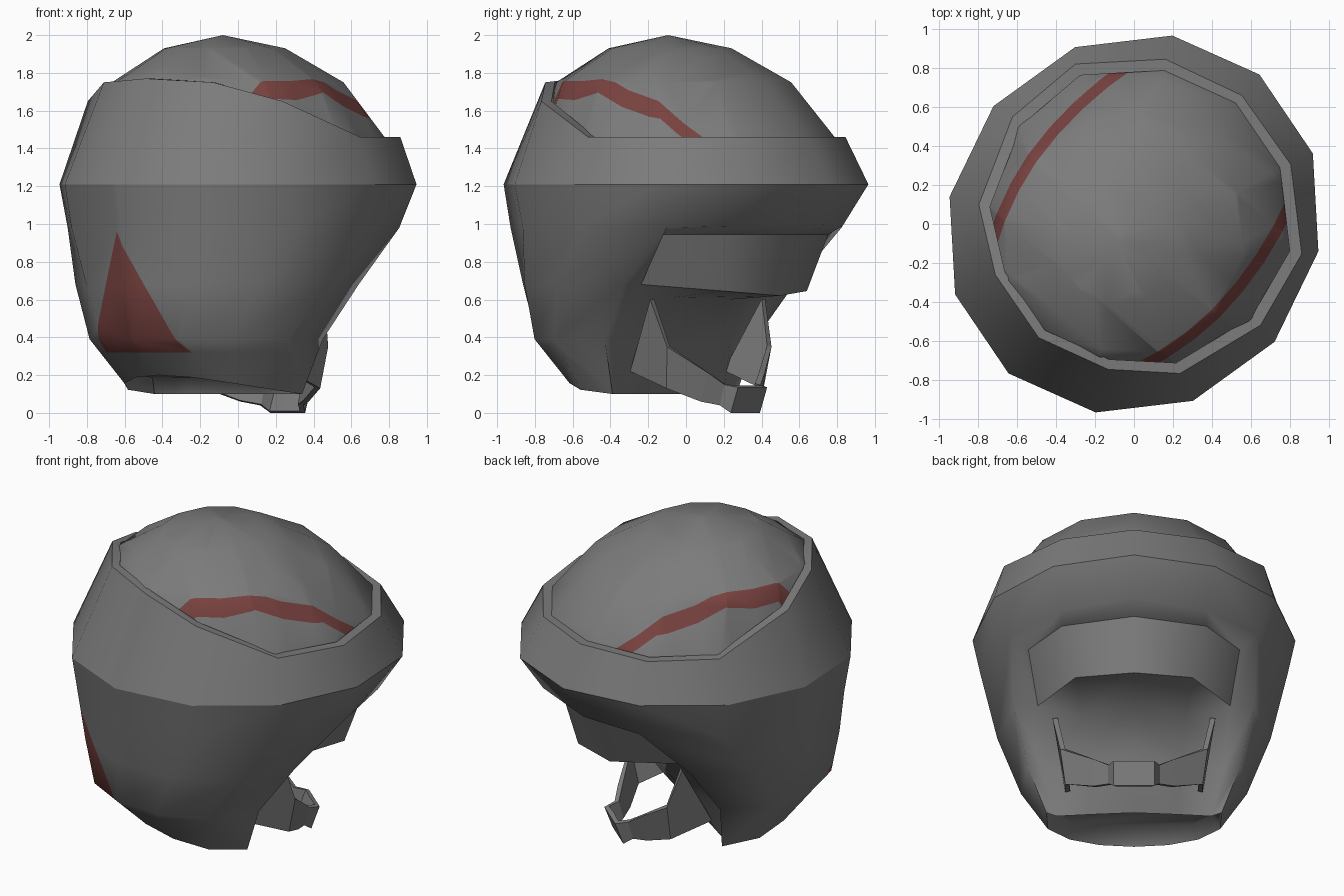
import bpy, bmesh, math
from mathutils import Vector, Matrix

if "Cube" in bpy.data.objects:
    bpy.data.objects.remove(bpy.data.objects["Cube"])

TURN = Matrix.Rotation(math.radians(50), 4, 'Z')   # the helmet looks towards +x +y


def material(name, rgb):
    m = bpy.data.materials.new(name)
    m.diffuse_color = (*rgb, 1)
    m.use_nodes = True
    m.node_tree.nodes["Principled BSDF"].inputs["Base Color"].default_value = m.diffuse_color
    return m


GREY = material("matt grey", (0.2, 0.2, 0.2))
RED = material("dull red", (0.19, 0.055, 0.05))


def mirrored(half, closed):
    """Half row from front centre (v >= 0) -> full symmetric row."""
    other = [(u, -v, z) for u, v, z in reversed(half[1:-1] if closed else half[1:])]
    return half + other if closed else other + half


def add_grid(bm, rows, closed):
    vs = [[bm.verts.new(p) for p in row] for row in rows]
    n = len(rows[0])
    for a, b in zip(vs, vs[1:]):
        for i in range(n if closed else n - 1):
            j = (i + 1) % n
            bm.faces.new((a[i], a[j], b[j], b[i]))
    return vs


def finish(bm, name, angle, red=None, thick=0):
    bmesh.ops.remove_doubles(bm, verts=bm.verts, dist=0.0005)
    bmesh.ops.recalc_face_normals(bm, faces=bm.faces)
    mid = Vector((-0.1, 0, 0.9 if not thick else 0.2))
    if sum(f.calc_area() * f.normal.dot(f.calc_center_median() - mid) for f in bm.faces) < 0:
        bmesh.ops.reverse_faces(bm, faces=bm.faces)
    if red:
        for f in bm.faces:
            f.material_index = int(red(f.calc_center_median()))
    bm.transform(TURN)
    me = bpy.data.meshes.new(name)
    bm.to_mesh(me)
    bm.free()
    ob = bpy.data.objects.new(name, me)
    bpy.context.collection.objects.link(ob)
    me.materials.append(GREY)
    if red:
        me.materials.append(RED)
    if thick:
        s = ob.modifiers.new("thickness", 'SOLIDIFY')
        s.thickness = thick
        s.offset = -1
    for o in bpy.context.selected_objects:
        o.select_set(False)
    ob.select_set(True)
    bpy.context.view_layer.objects.active = ob
    if angle:
        bpy.ops.object.shade_smooth_by_angle(angle=math.radians(angle))
    return ob


def cut(bm, co, no, where):
    faces = [f for f in bm.faces if where(f.calc_center_median())]
    edges = {e for f in faces for e in f.edges}
    verts = {v for f in faces for v in f.verts}
    bmesh.ops.bisect_plane(bm, geom=faces + list(edges) + list(verts),
                           plane_co=co, plane_no=no, dist=1e-5)


def arc(a, b, deg):
    t = math.radians(deg)
    return a * math.cos(t), b * math.sin(t)


# --- top dome with two red stripes ---
bm = bmesh.new()
rows = []
for z, r, cu in ((1.25, .88, .01), (1.46, .81, .0), (1.75, .64, -.085), (1.93, .335, -.11)):
    rows.append([(cu + r * math.cos(k * math.pi / 6), .96 * r * math.sin(k * math.pi / 6), z)
                 for k in range(12)])
ring = add_grid(bm, rows, True)[-1]
apex = bm.verts.new((-.125, 0, 2))
for i in range(12):
    bm.faces.new((ring[i], ring[(i + 1) % 12], apex))


def stripe(u):
    return .622 - (.36 if u < .05 else .25) * (u - .05) ** 2


breaks = [-.6, -.42, -.25, -.08, .1, .28, .45, .65]
for u in breaks:
    cut(bm, (u, 0, 0), (1, 0, 0), lambda c: True)
for u0, u1 in zip(breaks, breaks[1:]):
    for s in (1, -1):
        for d in (.028, -.028):
            v0, v1 = s * (stripe(u0) + d), s * (stripe(u1) + d)
            cut(bm, (u0, v0, 0), (v0 - v1, u1 - u0, 0),
                lambda c: u0 < c.x < u1 and c.y * s > 0)
finish(bm, "dome", 60, lambda c: -.58 < c.x < .63 and c.z > 1.3
       and abs(abs(c.y) - stripe(c.x)) < .029)

# --- raised band around the dome, higher at the back ---
outer = [(*arc(1, .94, 30 * k), 1.21) for k in range(7)]
rim = [(.86, 0, 1.46), (.75, .42, 1.46), (.435, .757, 1.46), (.02, .83, 1.46),
       (-.435, .673, 1.65), (-.656, .377, 1.75), (-.76, 0, 1.77)]
inner = [(u * .935, v * .925, z) for u, v, z in rim]
inside = [(u, v, z - .15) for u, v, z in inner]
bm = bmesh.new()
add_grid(bm, [mirrored(r, True) for r in (outer, rim, inner, inside)], True)
finish(bm, "rim_band", 45)

# --- lower shell: sides and back below the band ---
# height, half length, half width, front edge of the side wall
levels = [(1.21, 1, .94, outer[2]), (.98, .965, .895, (.47, .72, .98)),
          (.68, .92, .82, (.16, .70, .68)), (.39, .865, .725, (-.04, .62, .39)),
          (.1, .65, .57, (-.08, .51, .1))]
shell = []                       # half rows from the face edge round to the back
for z, a, b, front in levels:
    g = math.degrees(math.atan2(front[1] / b, front[0] / a))
    row = [front]
    for j in range(1, 5):
        deg = g + (180 - g) * j / 4
        u, v = arc(a, b, deg)
        row.append((u, v, z if z > .1 else .1 + .1 * max(0, -math.cos(math.radians(deg))) ** 2))
    shell.append(row)
brow = [(.86, 0, 1.0), (.73, .42, .99), shell[1][0]]
visor_top = [(.743, 0, .945), (.63, .42, .945), (.354, .615, .945)]
visor_low = [(.65, 0, .62), (.55, .34, .645), (.16, .56, .68)]
face_top = [(.30, 0, .60), (.16, .3, .61), visor_low[2]]
face_mid = [(.13, 0, .36), (.07, .28, .36), (-.06, .52, .38)]
face_low = [(-.08, 0, .1), (-.1, .25, .1), (-.12, .45, .1)]

bm = bmesh.new()
for s in (1, -1):
    def side(row):
        return [(u, s * v, z) for u, v, z in row]
    add_grid(bm, [side(r) for r in shell], False)
    add_grid(bm, [side(outer[:3]), side(brow), side(visor_top)], False)      # brow
    edge = [r[0] for r in shell[1:]]
    cheek = [r[2] for r in (visor_top, visor_low, face_mid, face_low)]
    add_grid(bm, [side(edge), side(cheek)], False)                           # cheeks
    add_grid(bm, [side(r[:2]) for r in (visor_low, face_top)], False)        # under visor
    bm.faces.new([bm.verts.new(p) for p in side([visor_low[1], visor_low[2], face_top[1]])])
    add_grid(bm, [side(r) for r in (face_top, face_mid, face_low)], False)   # lower face
bmesh.ops.remove_doubles(bm, verts=bm.verts, dist=0.0005)

# red triangle at the back, slightly off centre
TOP, BASE, HALF, MID = .96, .32, .32, .04
cut(bm, (0, 0, BASE), (0, 0, 1), lambda c: c.x < -.3)
cut(bm, (0, MID, 0), (0, 1, 0), lambda c: c.x < -.3 and c.z > BASE)
for s in (1, -1):
    cut(bm, (0, MID, TOP), (0, TOP - BASE, s * HALF),
        lambda c: c.x < -.3 and c.z > BASE and (c.y - MID) * s > 0)

# recessed underside
loop = mirrored(face_low + shell[-1], True)
cap = bm.faces.new([bm.verts.new(p) for p in loop])
cap.normal_update()
if cap.normal.z > 0:
    cap.normal_flip()
bmesh.ops.inset_individual(bm, faces=[cap], thickness=.05, depth=-.08)
finish(bm, "lower_shell", 75,
       lambda c: c.x < -.3 and BASE < c.z < TOP - abs(c.y - MID) * (TOP - BASE) / HALF)

# --- visor plate ---
bm = bmesh.new()
add_grid(bm, [mirrored(r, False) for r in (visor_top, visor_low)], False)
finish(bm, "visor", 60)

# --- chin guard: side straps joined by a front block ---
strap_top = [(.46, 0, .135), (.46, .12, .135), (.39, .15, .15), (.35, .23, .21),
             (.23, .43, .35), (.15, .474, .60)]
strap_low = [(.41, 0, 0), (.41, .12, 0), (.36, .15, .04), (.30, .237, .06),
             (.20, .40, .13), (-.05, .40, .22)]
bm = bmesh.new()
add_grid(bm, [mirrored(r, False) for r in (strap_top, strap_low)], False)
finish(bm, "chin_guard", 0, thick=.03)
